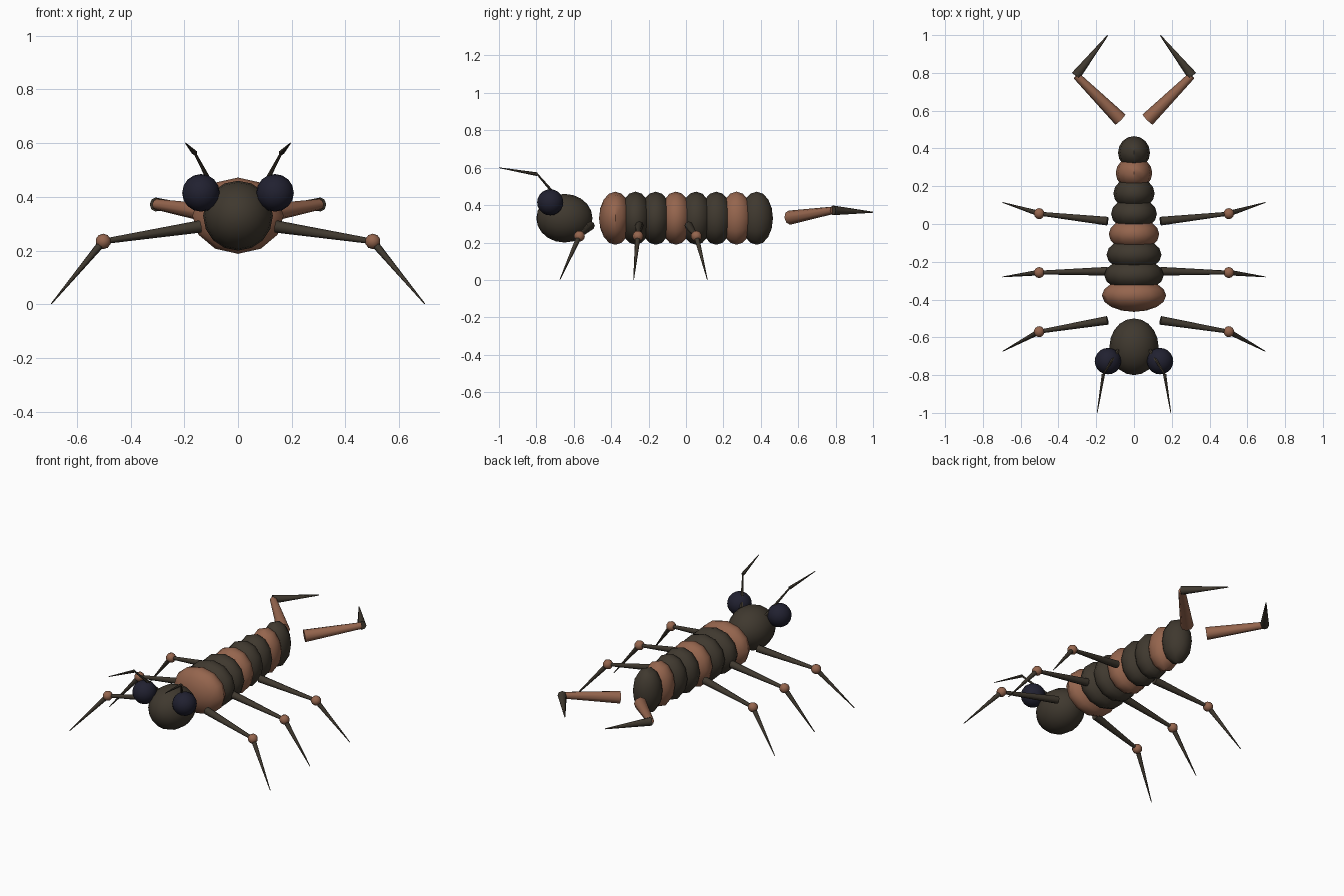
import bpy, math
from mathutils import Vector

if "Cube" in bpy.data.objects:
    bpy.data.objects.remove(bpy.data.objects["Cube"])


def material(name, rgb):
    m = bpy.data.materials.new(name)
    m.diffuse_color = (*rgb, 1)
    m.use_nodes = True
    m.node_tree.nodes["Principled BSDF"].inputs["Base Color"].default_value = m.diffuse_color
    return m


DARK = material("dark shell", (0.050, 0.040, 0.028))
BROWN = material("brown shell", (0.300, 0.130, 0.075))
EYE = material("eye navy", (0.015, 0.015, 0.030))


def finish(name, mat, angle):
    ob = bpy.context.object
    ob.name = name
    ob.data.materials.append(mat)
    bpy.ops.object.transform_apply(location=False, rotation=True, scale=True)
    bpy.ops.object.shade_smooth_by_angle(angle=math.radians(angle))
    return ob


def ball(name, loc, size, mat, segs=12, rings=8, angle=40):
    """Ellipsoid with its poles along y."""
    bpy.ops.mesh.primitive_uv_sphere_add(
        segments=segs, ring_count=rings, radius=1, location=loc,
        rotation=(math.pi / 2, 0, 0))
    bpy.context.object.scale = (size[0], size[2], size[1])
    return finish(name, mat, angle)


def taper(name, a, b, r1, r2, mat, sides=8):
    """Tapered limb running from point a to point b."""
    a, b = Vector(a), Vector(b)
    d = b - a
    bpy.ops.mesh.primitive_cone_add(
        vertices=sides, radius1=r1, radius2=r2, depth=d.length,
        location=(a + b) / 2, rotation=d.to_track_quat('Z', 'Y').to_euler())
    return finish(name, mat, 50)


# Body: eight overlapping discs, narrowing towards the tail
for i in range(8):
    ball(f"body_segment_{i + 1}", (0, -0.378 + 0.108 * i, 0.33),
         (0.17 - 0.0122 * i, 0.087, 0.142), BROWN if i % 3 == 0 else DARK)

# Head
ball("head", (0, -0.65, 0.33), (0.13, 0.15, 0.13), DARK, 16, 10)

# Leg rows: y of hip, knee and foot
LEGS = {"front": (-0.51, -0.57, -0.674),
        "middle": (-0.25, -0.257, -0.28),
        "rear": (0.015, 0.055, 0.114)}

for side, s in (("left", -1), ("right", 1)):
    ball(f"eye_{side}", (0.138 * s, -0.726, 0.415), (0.07,) * 3, EYE, 16, 10)

    # Antenna in two pieces
    elbow = (0.162 * s, -0.795, 0.565)
    taper(f"antenna_base_{side}", (0.085 * s, -0.67, 0.42), elbow, 0.01, 0.005, DARK, 6)
    taper(f"antenna_tip_{side}", elbow, (0.195 * s, -1.0, 0.60), 0.01, 0.002, DARK, 6)

    # Legs with round knees
    for row, (hip, knee, foot) in LEGS.items():
        k = (0.502 * s, knee, 0.234)
        taper(f"{row}_thigh_{side}", (0.14 * s, hip, 0.29), k, 0.023, 0.010, DARK)
        ball(f"{row}_knee_{side}", k, (0.029,) * 3, BROWN, 10, 8)
        taper(f"{row}_shin_{side}", k, (0.695 * s, foot, 0.002), 0.015, 0.002, DARK)

    # Tail pincer
    taper(f"pincer_arm_{side}", (0.072 * s, 0.553, 0.333), (0.305 * s, 0.785, 0.372),
          0.038, 0.020, BROWN)
    taper(f"pincer_claw_{side}", (0.308 * s, 0.785, 0.372), (0.14 * s, 0.998, 0.362),
          0.026, 0.003, DARK)
